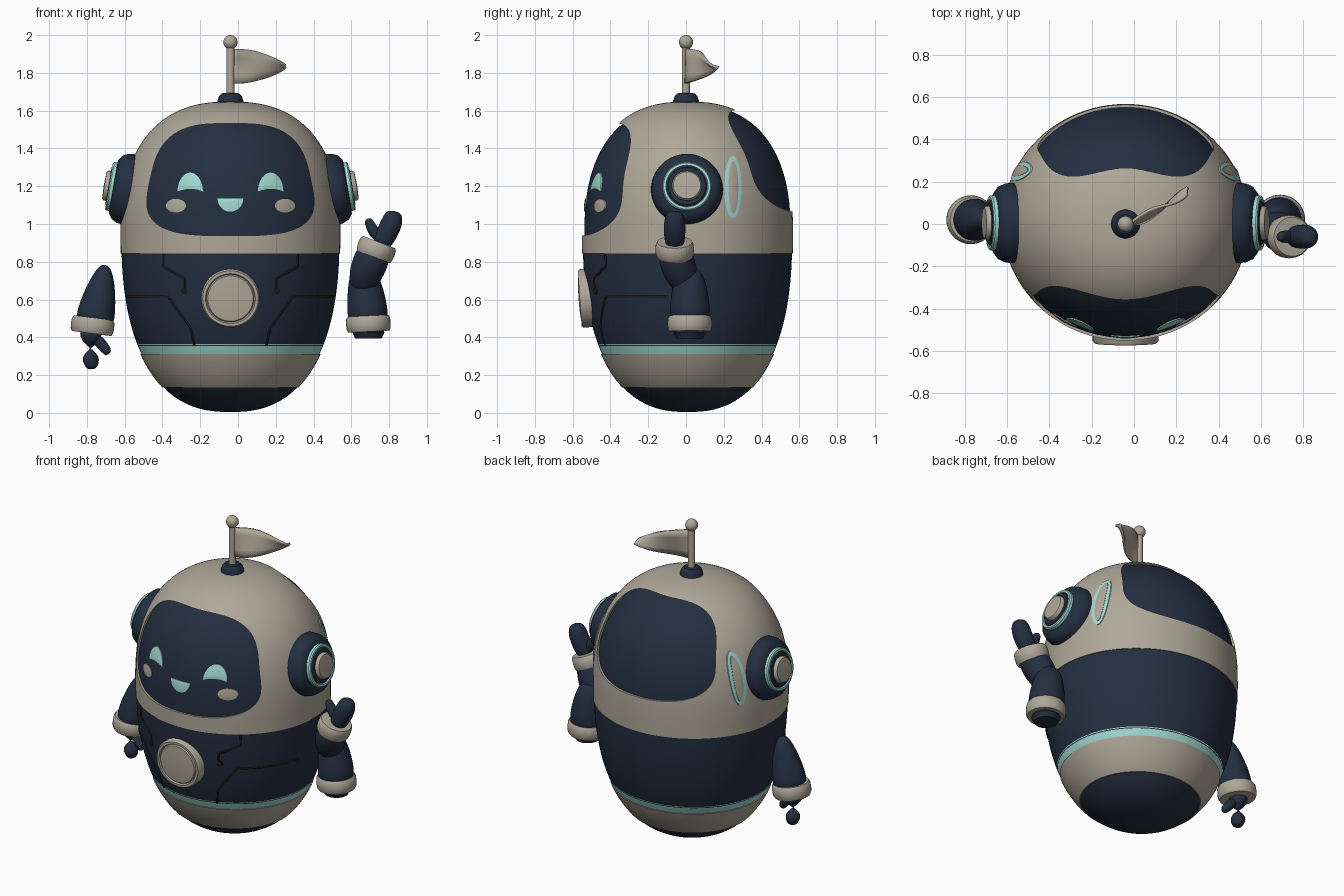
import bpy, bmesh, math
from mathutils import Vector

old = bpy.data.objects.get("Cube")
if old:
    bpy.data.objects.remove(old, do_unlink=True)

CX, CY, MID, DEPTH = -0.04, 0.008, 0.95, 0.96   # body axis, widest height, y squash
TAU = math.tau


def material(name, rgb):
    m = bpy.data.materials.new(name)
    m.use_nodes = True
    m.diffuse_color = (*rgb, 1)
    for n in m.node_tree.nodes:
        if n.type == 'BSDF_PRINCIPLED':
            n.inputs["Base Color"].default_value = (*rgb, 1)
            n.inputs["Roughness"].default_value = 0.6
    return m


NAVY = material("navy", (0.017, 0.028, 0.052))
BEIGE = material("warm_beige", (0.43, 0.39, 0.32))
MINT = material("mint", (0.36, 0.70, 0.64))
SEAM = material("seam_black", (0.012, 0.012, 0.013))


def make(name, bm, mat):
    bmesh.ops.recalc_face_normals(bm, faces=bm.faces)
    me = bpy.data.meshes.new(name)
    bm.to_mesh(me)
    bm.free()
    ob = bpy.data.objects.new(name, me)
    bpy.context.collection.objects.link(ob)
    if mat:
        me.materials.append(mat)
    return ob


def rings_mesh(name, rings, mat, caps=(True, True)):
    """Skin a list of equal-sized point rings and cap the ends."""
    bm = bmesh.new()
    rows = [[bm.verts.new(p) for p in ring] for ring in rings]
    n = len(rows[0])
    for a, b in zip(rows, rows[1:]):
        for i in range(n):
            j = (i + 1) % n
            bm.faces.new((a[i], a[j], b[j], b[i]))
    for row, cap in zip((rows[0], rows[-1]), caps):
        if cap:
            bm.faces.new(row)
    return make(name, bm, mat)


def lathe(name, profile, loc, axis, mat, n=40):
    """Revolve (radius, height) pairs about an axis."""
    q = Vector(axis).to_track_quat('Z', 'Y')
    rings = [[Vector(loc) + q @ Vector((r * math.cos(TAU * i / n), r * math.sin(TAU * i / n), h))
              for i in range(n)] for r, h in profile]
    return rings_mesh(name, rings, mat)


def limb(name, path, mat, n=12):
    """Rounded sweep through (x, y, z, radius) points."""
    pts = [Vector(p[:3]) for p in path]
    rings = []
    for k, p in enumerate(pts):
        t = pts[min(k + 1, len(pts) - 1)] - pts[max(k - 1, 0)]
        q = t.to_track_quat('Z', 'Y')
        r = path[k][3] * 1.04
        rings.append([p + q @ Vector((r * math.cos(TAU * i / n), r * math.sin(TAU * i / n), 0))
                      for i in range(n)])
    ob = rings_mesh(name, rings, mat)
    ob.modifiers.new("round", 'SUBSURF').levels = 2
    ob.modifiers["round"].render_levels = 2
    return ob


# --- Egg-shaped body surface ---
def height(t):
    return MID + t * (0.698 if t > 0 else 0.95)


def radius(z):
    t = min(abs(z - MID) / (0.698 if z > MID else 0.95), 1)
    return 0.582 * (1 - t ** 2.4) ** 0.4065


def shell(name, z0, z1, scale, mat, steps=28, n=96):
    a0, a1 = (math.asin(max(-0.99999, min(0.99999, (z - MID) / (0.698 if z > MID else 0.95))))
              for z in (z0, z1))
    rings = []
    for k in range(steps + 1):
        z = height(math.sin(a0 + (a1 - a0) * k / steps))
        r = max(radius(z), 0.004) * scale
        rings.append([(CX + r * math.cos(TAU * i / n), CY + DEPTH * r * math.sin(TAU * i / n),
                       MID + (z - MID) * scale) for i in range(n)])
    return rings_mesh(name, rings, mat)


def on_body(u, z, scale, side):
    """Point on the body; u runs along x for front and along y for left/right."""
    r = radius(MID + (z - MID) / scale) * scale
    if side == 'front':
        return Vector((CX + u, CY - DEPTH * math.sqrt(max(r * r - u * u, 0)), z))
    x = math.sqrt(max(r * r - (u / DEPTH) ** 2, 0))
    return Vector((CX + (x if side == 'left' else -x), CY + u, z))


shell("base", 0, 0.137, 0.995, NAVY)
shell("lower_band", 0.135, 0.312, 1.0, BEIGE)
shell("light_ring", 0.30, 0.36, 0.992, MINT, 4)
shell("torso", 0.35, 0.846, 0.992, NAVY)
head = shell("head", 0.845, 1.648, 1.0, BEIGE, 40)
CORE = 0.977
shell("face_and_back_panel", 0.86, 1.648, CORE, NAVY, 40)


# --- Openings in the head for the visor and the back panel ---
def rounded_outline(w, h, taper, power, n=72):
    pts = []
    for i in range(n):
        c, s = math.cos(TAU * i / n), math.sin(TAU * i / n)
        v = math.copysign(abs(s) ** (2 / power), s)
        pts.append((w * (1 - taper * v) * math.copysign(abs(c) ** (2 / power), c), h * v))
    return pts


def cut_opening(outline, zc, y0, y1):
    cutter = rings_mesh("cutter", [[(CX + x, y, zc + z) for x, z in outline] for y in (y0, y1)], None)
    cutter.hide_render = True
    mod = head.modifiers.new("opening", 'BOOLEAN')
    mod.object, mod.operation, mod.solver = cutter, 'DIFFERENCE', 'EXACT'
    bpy.context.view_layer.objects.active = head
    bpy.ops.object.modifier_apply(modifier=mod.name)
    bpy.data.objects.remove(cutter, do_unlink=True)


cut_opening(rounded_outline(0.425, 0.297, 0.15, 3.2), 1.235, -1, -0.1)
cut_opening(rounded_outline(0.40, 0.268, 0.15, 3.0), 1.335, 0.1, 1)


# --- Thin plates that follow the body ---
def plate(name, outline, u, z, mat, scale, side='front', lift=0.009):
    mu = sum(p[0] for p in outline) / len(outline)
    mz = sum(p[1] for p in outline) / len(outline)
    rings = [[on_body(u + mu + (a - mu) * k, z + mz + (b - mz) * k, s, side) for a, b in outline]
             for k, s in ((1, scale), (1, scale + lift), (0.7, scale + lift * 1.3),
                          (0.35, scale + lift * 1.5), (0.02, scale + lift * 1.5))]
    return rings_mesh(name, rings, mat, (False, True))


def ellipse(w, h, n=32):
    return [(w * math.cos(TAU * i / n), h * math.sin(TAU * i / n)) for i in range(n)]


def half_moon(w, h, arch, n=18):
    top = [(w * math.cos(math.pi * i / n), h * math.sin(math.pi * i / n)) for i in range(n + 1)]
    bottom = [(w * c, arch * (1 - c * c)) for c in (2 * i / n - 1 for i in range(1, n))]
    return top + bottom


for side, s in (("left", 1), ("right", -1)):
    plate(side + "_eye", half_moon(0.067, 0.1, 0.014), s * 0.213, 1.172, MINT, CORE)
    plate(side + "_cheek", ellipse(0.053, 0.036), s * 0.289, 1.097, BEIGE, CORE)
    # Side vents behind the ears
    plate(side + "_vent", ellipse(0.046, 0.165), 0.24, 1.195, MINT, 0.999, side, 0.008)
    plate(side + "_vent_slat", ellipse(0.026, 0.14), 0.243, 1.195, BEIGE, 1.004, side, 0.008)
plate("mouth", half_moon(0.068, -0.07, 0), 0, 1.135, MINT, CORE)


# --- Seams and studs on the torso ---
def seam(name, corners):
    cu = bpy.data.curves.new(name, 'CURVE')
    cu.dimensions, cu.bevel_depth, cu.bevel_resolution = '3D', 0.006, 1
    pts = [on_body(a[0] + (b[0] - a[0]) * k / 10, a[1] + (b[1] - a[1]) * k / 10, 0.993, 'front')
           for a, b in zip(corners, corners[1:]) for k in range(11)]
    sp = cu.splines.new('POLY')
    sp.points.add(len(pts) - 1)
    for sp_pt, p in zip(sp.points, pts):
        sp_pt.co = (*p, 1)
    cu.materials.append(SEAM)
    bpy.context.collection.objects.link(bpy.data.objects.new(name, cu))


for side, s in (("left", 1), ("right", -1)):
    seam(side + "_upper_seam", [(s * x, z) for x, z in
                                ((0.357, 0.84), (0.357, 0.775), (0.24, 0.71), (0.24, 0.65))])
    seam(side + "_lower_seam", [(s * x, z) for x, z in
                                ((0.545, 0.615), (0.33, 0.615), (0.21, 0.45), (0.19, 0.355))])
    plate(side + "_stud", ellipse(0.017, 0.017, 16), s * 0.245, 0.645, SEAM, 0.992)

# --- Chest badge ---
lathe("chest_badge", [(0.155, 0), (0.155, 0.055), (0.147, 0.066), (0.132, 0.066), (0.126, 0.058),
                      (0.12, 0.066), (0.06, 0.071), (0.004, 0.072)],
      (CX, -0.497, 0.61), (0, -1, -0.07), BEIGE, 56)

# --- Ears: stacked pads tilted with the head ---
for side, s in (("left", 1), ("right", -1)):
    loc, axis = (CX + s * 0.49, 0.005, 1.175), (s, 0, 0.17)
    lathe(side + "_ear_pad", [(0.165, -0.02), (0.182, 0.01), (0.19, 0.045), (0.186, 0.08), (0.172, 0.11),
                              (0.145, 0.13), (0.1, 0.135)], loc, axis, NAVY, 56)
    lathe(side + "_ear_ring", [(0.13, 0.11), (0.13, 0.148), (0.124, 0.155), (0.112, 0.155), (0.106, 0.14)],
          loc, axis, MINT, 56)
    lathe(side + "_ear_inset", [(0.107, 0.12), (0.107, 0.15), (0.1, 0.158), (0.07, 0.158)], loc, axis, NAVY)
    lathe(side + "_ear_cap", [(0.08, 0.14), (0.08, 0.17), (0.072, 0.18), (0.004, 0.183)], loc, axis, BEIGE)

# --- Antenna with flag ---
lathe("antenna_base", [(0.068, -0.02), (0.068, 0.012), (0.06, 0.035), (0.045, 0.05), (0.004, 0.052)],
      (CX, 0, 1.642), (0, 0, 1), NAVY)
lathe("antenna_pole", [(0.021, 0), (0.021, 0.27)], (CX, 0, 1.68), (0, 0, 1), BEIGE, 20)
lathe("antenna_ball", [(max(0.0375 * math.sin(math.pi * k / 14), 0.001), -0.0375 * math.cos(math.pi * k / 14))
                       for k in range(15)], (CX, 0, 1.9625), (0, 0, 1), BEIGE, 28)
bm = bmesh.new()
cols = []
for i in range(21):
    u = 0.99 * i / 20
    half = 0.092 * (1 - u * u) ** 0.8
    cols.append([bm.verts.new((CX + 0.015 + 0.28 * u,
                               0.155 * u ** 1.2 + 0.022 * v * math.sin(TAU * u * 0.8),
                               1.835 + half * v)) for v in (-1, -0.5, 0, 0.5, 1)])
for a, b in zip(cols, cols[1:]):
    for j in range(4):
        bm.faces.new((a[j], b[j], b[j + 1], a[j + 1]))
flag = make("flag", bm, BEIGE)
solid = flag.modifiers.new("thickness", 'SOLIDIFY')
solid.thickness, solid.offset = 0.014, 0


# --- Arms ---
def cuff(name, loc, axis, r):
    lathe(name, [(r * 0.7, -0.042), (r * 0.93, -0.042), (r, -0.028), (r * 1.02, 0), (r, 0.028),
                 (r * 0.92, 0.042), (r * 0.7, 0.042)], loc, axis, BEIGE)


limb("right_sleeve", [(-0.703, 0.02, 0.785, 0.02), (-0.71, 0.02, 0.74, 0.05), (-0.727, 0.02, 0.65, 0.08),
                      (-0.747, 0.02, 0.55, 0.1), (-0.765, 0.02, 0.45, 0.105)], NAVY)
cuff("right_cuff", (-0.77, 0.02, 0.462), (0.13, 0, 1), 0.113)
limb("right_hand", [(-0.775, 0.02, 0.45, 0.06), (-0.785, 0.02, 0.38, 0.06), (-0.785, 0.02, 0.31, 0.05),
                    (-0.775, 0.02, 0.26, 0.04), (-0.77, 0.02, 0.23, 0.024)], NAVY)
limb("right_thumb", [(-0.755, 0.015, 0.40, 0.03), (-0.72, 0.01, 0.36, 0.029),
                     (-0.695, 0, 0.33, 0.026), (-0.685, 0, 0.31, 0.016)], NAVY)

limb("left_sleeve", [(0.655, 0.01, 0.765, 0.05), (0.665, 0.015, 0.72, 0.08), (0.675, 0.02, 0.64, 0.098),
                     (0.685, 0.02, 0.56, 0.107), (0.69, 0.02, 0.46, 0.108)], NAVY)
cuff("left_lower_cuff", (0.69, 0.02, 0.472), (-0.05, 0, 1), 0.116)
lathe("left_sleeve_lining", [(0.07, 0.05), (0.085, 0), (0.07, -0.03), (0.03, -0.03)],
      (0.69, 0.02, 0.425), (0, 0, 1), NAVY, 24)
limb("left_forearm", [(0.655, 0.01, 0.65, 0.06), (0.665, -0.01, 0.70, 0.08), (0.685, -0.035, 0.76, 0.094),
                      (0.71, -0.055, 0.82, 0.094), (0.735, -0.06, 0.88, 0.085)], NAVY)
cuff("left_cuff", (0.732, -0.06, 0.865), (0.36, 0, 0.93), 0.1)
limb("left_hand", [(0.75, -0.06, 0.88, 0.05), (0.78, -0.06, 0.935, 0.056), (0.805, -0.06, 0.985, 0.058),
                   (0.822, -0.06, 1.03, 0.054), (0.83, -0.06, 1.07, 0.035)], NAVY)
limb("left_thumb", [(0.75, -0.06, 0.92, 0.03), (0.715, -0.06, 0.965, 0.03),
                    (0.695, -0.06, 1.005, 0.026), (0.688, -0.06, 1.03, 0.016)], NAVY)

# --- Smooth shading with sharp edges kept ---
bpy.ops.object.select_all(action='DESELECT')
for ob in bpy.context.collection.objects:
    if ob.type == 'MESH':
        ob.select_set(True)
        bpy.context.view_layer.objects.active = ob
bpy.ops.object.shade_smooth_by_angle(angle=math.radians(40))
